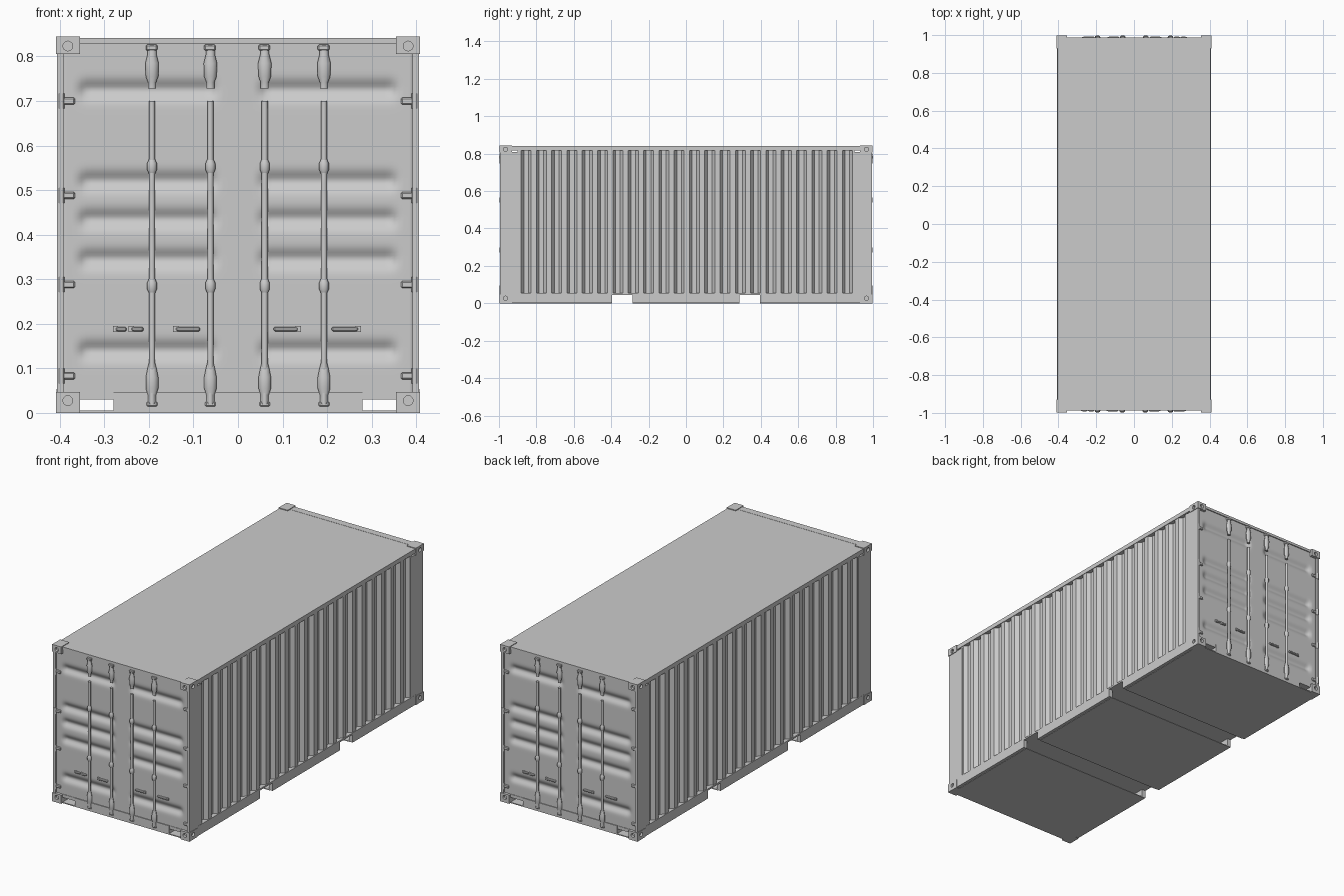
import bpy, bmesh, math
from mathutils import Matrix

if "Cube" in bpy.data.objects:
    bpy.data.objects.remove(bpy.data.objects["Cube"])


def add_mesh(name, verts, faces, smooth=None):
    me = bpy.data.meshes.new(name)
    me.from_pydata(verts, [], faces)
    me.update()
    ob = bpy.data.objects.new(name, me)
    bpy.context.collection.objects.link(ob)
    if smooth:
        activate(ob)
        bpy.ops.object.shade_smooth_by_angle(angle=math.radians(smooth))
    return ob


def activate(ob):
    bpy.ops.object.select_all(action='DESELECT')
    ob.select_set(True)
    bpy.context.view_layer.objects.active = ob


def box(name, x, y, z, spin=1, bevel=0):
    """Box from (min, max) ranges; spin=-1 turns it half way round the z axis."""
    v = [(spin * x[i], spin * y[j], z[k]) for k in (0, 1) for j in (0, 1) for i in (0, 1)]
    f = [(0, 2, 3, 1), (4, 5, 7, 6), (0, 1, 5, 4), (2, 6, 7, 3), (0, 4, 6, 2), (1, 3, 7, 5)]
    ob = add_mesh(name, v, f)
    if bevel:
        m = ob.modifiers.new("bevel", 'BEVEL')
        m.width, m.segments = bevel, 1
    return ob


def span(a, b, s):
    return tuple(sorted((s * a, s * b)))


def lathe(name, x, y, rings, spin, flat=1.0, n=10):
    """Vertical turned rod from (z, radius) rings; flat squashes it in y."""
    v, f = [], []
    for z, r in rings:
        for i in range(n):
            a = 2 * math.pi * i / n
            v.append((spin * (x + r * math.cos(a)), spin * (y + r * flat * math.sin(a)), z))
    for k in range(len(rings) - 1):
        for i in range(n):
            j = (i + 1) % n
            f.append((k * n + i, k * n + j, k * n + n + j, k * n + n + i))
    f += [tuple(range(n))[::-1], tuple(range((len(rings) - 1) * n, len(rings) * n))]
    return add_mesh(name, v, f, 40)


# Corner castings with holes on the end and side faces
def casting(sx, sy, z0, z1):
    ob = box("corner_casting", span(.355, .409, sx), span(.93, .998, sy), (z0, z1))
    zc = (z0 + z1) / 2 + (.004 if z0 < .1 else -.002)
    bm = bmesh.new()
    hole = Matrix.Translation((sx * .382, sy * 1.0, zc)) @ Matrix.Rotation(math.pi / 2, 4, 'X')
    bmesh.ops.create_cone(bm, cap_ends=True, segments=14, radius1=.011, radius2=.011, depth=.03, matrix=hole)
    hole = Matrix.Translation((sx * .41, sy * .965, zc)) @ Matrix.Rotation(math.pi / 2, 4, 'Y')
    bmesh.ops.create_cone(bm, cap_ends=True, segments=14, radius1=.011, radius2=.011, depth=.024, matrix=hole)
    me = bpy.data.meshes.new("hole_cutter")
    bm.to_mesh(me)
    bm.free()
    cut = bpy.data.objects.new("hole_cutter", me)
    cut.hide_render = True
    bpy.context.collection.objects.link(cut)
    m = ob.modifiers.new("holes", 'BOOLEAN')
    m.operation, m.solver, m.object = 'DIFFERENCE', 'EXACT', cut
    activate(ob)
    bpy.ops.object.modifier_apply(modifier=m.name)
    bpy.data.objects.remove(cut)


for sx in (-1, 1):
    for sy in (-1, 1):
        casting(sx, sy, 0, .047)
        casting(sx, sy, .806, .845)
        # Corner post: end leg plus flat side panel
        box("corner_post", span(.392, .406, sx), span(.89, .994, sy), (.045, .81))


# Corrugated side walls
def side_wall(s):
    count, y0, y1 = 22, -.9, .9
    pitch = (y1 - y0) / count
    outer, inner = .403, .384
    prof = [(outer, y0)]
    for i in range(count):
        y = y0 + i * pitch
        prof += [(outer, y + .22 * pitch), (inner, y + .40 * pitch),
                 (inner, y + .70 * pitch), (outer, y + .88 * pitch)]
    prof.append((outer, y1))
    v = [(s * x, y, z) for x, y in prof for z in (.045, .825)]
    f = [(2 * i, 2 * i + 2, 2 * i + 3, 2 * i + 1)[::s] for i in range(len(prof) - 1)]
    ob = add_mesh("corrugated_side", v, f)
    m = ob.modifiers.new("thickness", 'SOLIDIFY')
    m.thickness, m.offset = .004, -1


for s in (-1, 1):
    side_wall(s)
    box("side_top_rail", span(.38, .406, s), (-.94, .94), (.818, .84))
    box("side_bottom_rail", span(.38, .407, s), (-.935, .935), (.045, .054))
    # Lower rail is broken by the two fork pockets
    for y in ((-.935, -.395), (-.287, .287), (.395, .935)):
        box("lower_rail_section", span(.385, .407, s), y, (.002, .047))

# Roof, floor and underside plates between the fork pockets
box("roof", (-.406, .406), (-.985, .985), (.832, .841))
box("floor", (-.392, .392), (-.975, .975), (.045, .052))
for y in ((-.935, -.395), (-.287, .287), (.395, .935)):
    box("underside_plate", (-.39, .39), y, (0, .004))


# Door leaf pair with soft horizontal recesses
def door_skin(s):
    nx, nz = 72, 110
    xs = [-.395 + .79 * i / nx for i in range(nx + 1)]
    zs = [.032 + .803 * k / nz for k in range(nz + 1)]

    def step(t):
        t = max(0, min(1, t))
        return t * t * (3 - 2 * t)

    v = []
    for z in zs:
        for x in xs:
            mask = step((abs(x) - .04) / .025) * step((.365 - abs(x)) / .025)
            d = sum(math.exp(-((z - c) / .019) ** 2) for c in (.725, .52, .435, .345, .14))
            v.append((s * x, s * (-.983 + .014 * d * mask), z))
    w = nx + 1
    f = [(k * w + i, k * w + i + 1, k * w + w + i + 1, k * w + w + i)
         for k in range(nz) for i in range(nx)]
    ob = add_mesh("door_panel", v, f, 60)
    m = ob.modifiers.new("thickness", 'SOLIDIFY')
    m.thickness, m.offset = .006, -1


for s in (-1, 1):
    door_skin(s)
    # End frame
    box("end_header", (-.36, .36), (-.988, -.95), (.828, .842), s)
    box("end_sill", (-.28, .28), (-.987, -.93), (.002, .047), s)
    box("end_lip", (-.36, .36), (-.987, -.93), (0, .005), s)
    box("pocket_lintel", (-.36, .36), (-.985, -.95), (.03, .047), s)
    # Hinges
    for sx in (-1, 1):
        for z in (.083, .288, .488, .7):
            box("hinge_plate", span(.366, .404, sx), (-.99, -.978), (z - .008, z + .008), s, .003)
            lathe("hinge_pin", sx * .397, -.989, [(z - .017, .007), (z + .017, .007)], s)
    # Locking bars with cams, keepers and guides
    for x in (-.193, -.062, .06, .193):
        lathe("locking_bar", x, -.989, [(.02, .007), (.7, .007)], s)
        lathe("lower_cam", x, -.988, [(.022, .009), (.04, .009), (.055, .014), (.08, .014),
                                      (.1, .010), (.112, .007)], s, .75)
        lathe("upper_cam", x, -.988, [(.728, .009), (.742, .009), (.755, .014), (.785, .015),
                                      (.805, .010), (.826, .010)], s, .75)
        box("lower_keeper", (x - .012, x + .012), (-.993, -.975), (.014, .026), s, .003)
        box("upper_keeper", (x - .014, x + .012), (-.996, -.975), (.813, .827), s, .003)
        for z in (.285, .553):
            lathe("bar_guide", x, -.989, [(z - .016, .007), (z - .007, .011),
                                          (z + .007, .011), (z + .016, .007)], s, .9)
    # Door handles and catches
    for a, b in ((-.275, -.25), (-.24, -.212), (-.14, -.085), (.08, .135), (.21, .27)):
        box("door_handle", (a, b), (-.992, -.98), (.183, .193), s, .003)
        e = a if a < 0 else b
        box("handle_catch", (e - .006, e + .006), (-.99, -.978), (.182, .195), s)
